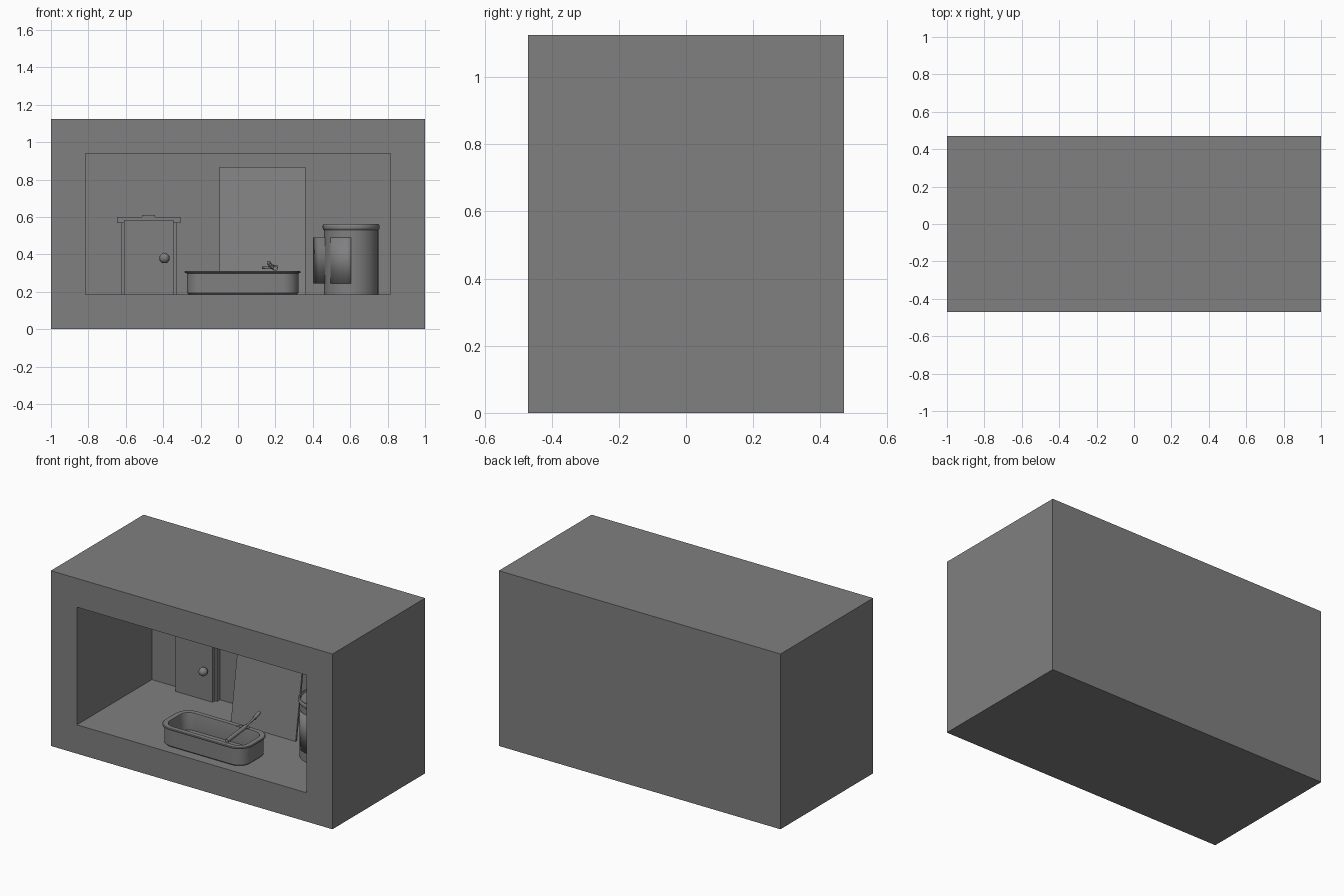
import bpy, bmesh, math
from mathutils import Vector

cube = bpy.data.objects.get("Cube")
if cube:
    bpy.data.objects.remove(cube, do_unlink=True)

grey = bpy.data.materials.new("plain grey")
grey.use_nodes = True
GREY = (0.215, 0.215, 0.215, 1)
grey.diffuse_color = GREY
grey.node_tree.nodes["Principled BSDF"].inputs["Base Color"].default_value = GREY

FLOOR, BACK, WALL = 0.186, 0.29, 0.185


def finish(name, bm, smooth=False):
    bmesh.ops.remove_doubles(bm, verts=bm.verts[:], dist=0.0001)
    bmesh.ops.recalc_face_normals(bm, faces=bm.faces[:])
    mesh = bpy.data.meshes.new(name)
    bm.to_mesh(mesh)
    bm.free()
    mesh.materials.append(grey)
    obj = bpy.data.objects.new(name, mesh)
    bpy.context.collection.objects.link(obj)
    if smooth:
        bpy.ops.object.select_all(action="DESELECT")
        obj.select_set(True)
        bpy.context.view_layer.objects.active = obj
        bpy.ops.object.shade_smooth_by_angle(angle=math.radians(35))
    return obj


def box_bm(low, high):
    bm = bmesh.new()
    bmesh.ops.create_cube(bm, size=1)
    for v in bm.verts:
        v.co = [a + (b - a) * (c + 0.5) for a, b, c in zip(low, high, v.co)]
    bm.normal_update()
    return bm


def box(name, low, high):
    return finish(name, box_bm(low, high))


def loft(name, centre, half_x, half_y, radius, profile, steps=10):
    """Stack rounded-rectangle rings; profile holds (inset, height) pairs."""
    bm = bmesh.new()
    rings = []
    for inset, z in profile:
        ring = []
        for q, (sx, sy) in enumerate([(1, 1), (-1, 1), (-1, -1), (1, -1)]):
            for i in range(steps + 1):
                a = (q + i / steps) * math.pi / 2
                ring.append(bm.verts.new((
                    centre[0] + sx * (half_x - radius) + (radius - inset) * math.cos(a),
                    centre[1] + sy * (half_y - radius) + (radius - inset) * math.sin(a), z)))
        rings.append(ring)
    for r0, r1 in zip(rings, rings[1:]):
        for i in range(len(r0)):
            j = (i + 1) % len(r0)
            bm.faces.new((r0[i], r0[j], r1[j], r1[i]))
    bm.faces.new(rings[0])
    bm.faces.new(rings[-1])
    return finish(name, bm, True)


def rod(name, start, end, radius, sides=16):
    start, end = Vector(start), Vector(end)
    axis = end - start
    bm = bmesh.new()
    bmesh.ops.create_cone(bm, cap_ends=True, segments=sides, radius1=radius,
                          radius2=radius, depth=axis.length)
    turn = axis.to_track_quat("Z", "Y").to_matrix()
    for v in bm.verts:
        v.co = turn @ v.co + (start + end) / 2
    return finish(name, bm, True)


# Room block with a deep opening in its front
bm = box_bm((-1, -0.47, 0), (1, 0.47, 1.125))
front = min(bm.faces, key=lambda f: f.calc_center_median().y)
bmesh.ops.inset_region(bm, faces=[front], thickness=WALL, use_even_offset=True)
back = bmesh.ops.extrude_discrete_faces(bm, faces=[front])["faces"][0]
for v in back.verts:
    v.co.y = BACK
finish("room_shell", bm)

# Door with its frame, cornice, crown and knob
box("door_frame", (-0.625, 0.26, FLOOR), (-0.33, BACK, 0.57))
box("door_cornice", (-0.647, 0.25, 0.568), (-0.308, BACK, 0.6))
box("door_crown", (-0.513, 0.25, 0.6), (-0.443, BACK, 0.61))
box("door_panel", (-0.61, 0.235, FLOOR), (-0.345, 0.26, 0.585))
rod("knob_stem", (-0.393, 0.24, 0.38), (-0.393, 0.215, 0.38), 0.014)
bm = bmesh.new()
bmesh.ops.create_uvsphere(bm, u_segments=20, v_segments=12, radius=0.027)
bmesh.ops.translate(bm, verts=bm.verts[:], vec=(-0.393, 0.208, 0.38))
finish("door_knob", bm, True)

# Board leaning backwards
bm = box_bm((-0.1, 0.07, FLOOR), (0.36, 0.084, 0.868))
for v in bm.verts:
    v.co.y += (v.co.z - FLOOR) * 0.155
finish("leaning_board", bm)

# Shallow open tin with rounded corners and a rolled lip
loft("open_tin", (0.025, -0.28), 0.31, 0.145, 0.095,
     [(0.02, FLOOR), (0.012, FLOOR + 0.008), (0.012, 0.298), (0, 0.302), (0, 0.308),
      (0.004, 0.311), (0.034, 0.311), (0.036, 0.304), (0.036, 0.2)])

# Winding key lying across the tin
rod("key_roll", (0.2, -0.4, 0.325), (0.185, -0.18, 0.333), 0.013)
rod("key_shank", (0.185, -0.19, 0.333), (0.172, -0.07, 0.345), 0.007)
rod("key_grip", (0.172, -0.08, 0.342), (0.165, -0.02, 0.355), 0.011)
rod("key_bar", (0.13, -0.2, 0.328), (0.213, -0.19, 0.335), 0.006)

# Tall can with a rolled bead at the top
CAN = (0.605, 0.012)
loft("tall_can", CAN, 0.152, 0.152, 0.152,
     [(0.007, FLOOR), (0.007, 0.53), (0.002, 0.535), (0, 0.542), (0, 0.554),
      (0.005, 0.562), (0.012, 0.562), (0.016, 0.552)], steps=12)

# Label wrapped round the can's front, peeling away on one side
bm = bmesh.new()
path = [(CAN[0] + 0.148 * math.cos(a), CAN[1] + 0.148 * math.sin(a))
        for a in (math.radians(270 - 9 * i) for i in range(6))]
path += [(0.478, -0.045), (0.455, -0.005), (0.43, 0.035), (0.4, 0.08)]
cols = [[bm.verts.new((x, y, z)) for z in (0.245, 0.49)] for x, y in path]
for a, b in zip(cols, cols[1:]):
    bm.faces.new((a[0], b[0], b[1], a[1]))
label = finish("can_label", bm, True)
thick = label.modifiers.new("thickness", "SOLIDIFY")
thick.thickness = 0.003
